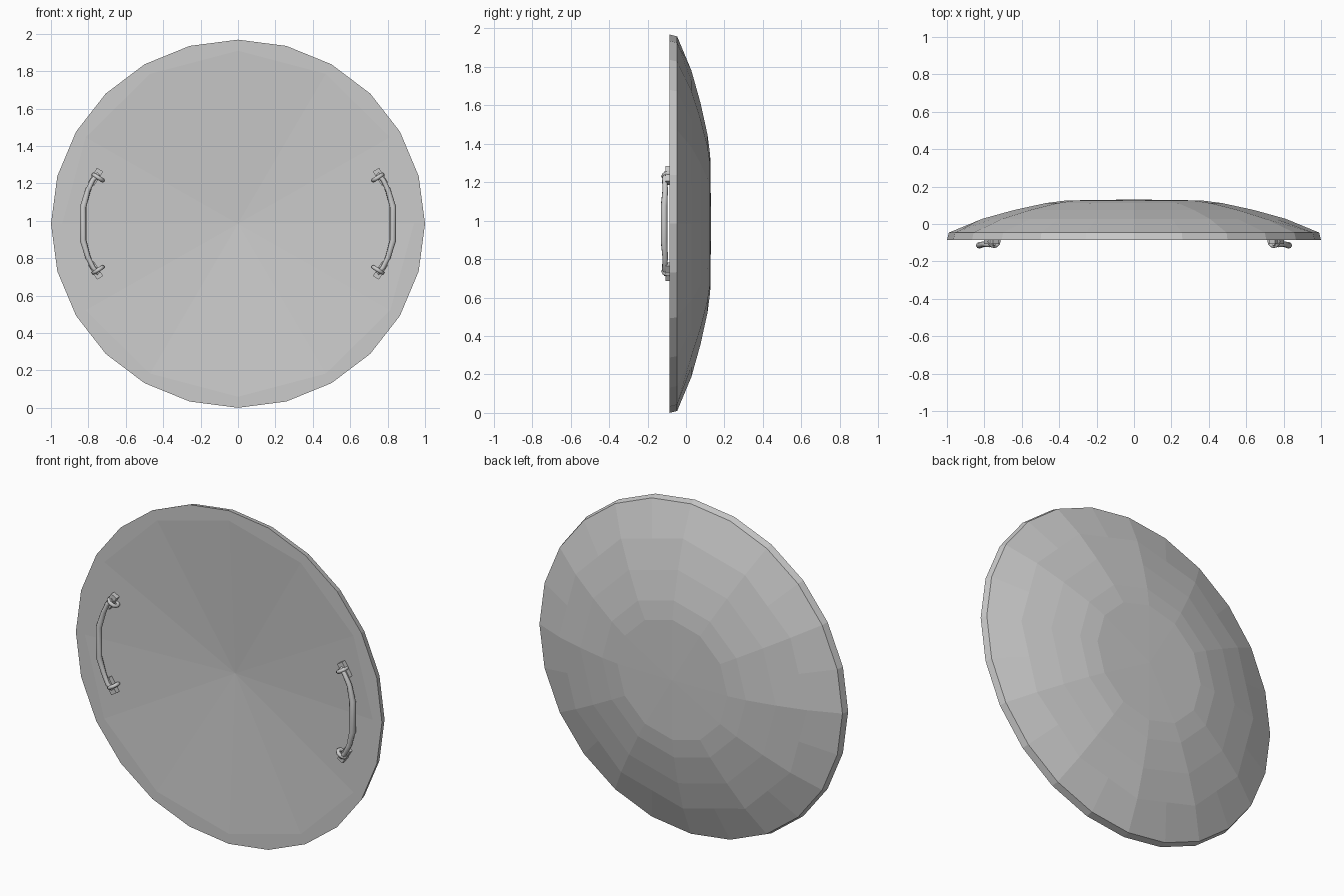
import bpy, bmesh
from math import cos, sin, pi
from mathutils import Matrix, Vector

if "Cube" in bpy.data.objects:
    bpy.data.objects.remove(bpy.data.objects["Cube"])

CZ = 0.984   # height of the disc centre
N = 24


def add_mesh(name, bm, smooth=False):
    bmesh.ops.recalc_face_normals(bm, faces=bm.faces[:])
    for f in bm.faces:
        f.smooth = smooth
    me = bpy.data.meshes.new(name)
    bm.to_mesh(me)
    bm.free()
    ob = bpy.data.objects.new(name, me)
    bpy.context.collection.objects.link(ob)
    return ob


def ring(bm, r, y, sides):
    # 24 points; a 12-sided ring places every second point on its chord
    out = []
    for i in range(N):
        a = 2 * pi * i / N
        k = r * (cos(pi / 12) if sides == 12 and i % 2 else 1)
        out.append(bm.verts.new((k * cos(a), y, CZ + 0.984 * k * sin(a))))
    return out


# Shield: dished front, 24-sided rim, faceted dome at the back
bm = bmesh.new()
profile = [(0.94, -0.085, 12), (1.0, -0.085, 24), (0.99, -0.046, 24),
           (0.81, 0.028, 12), (0.64, 0.075, 12), (0.47, 0.112, 12),
           (0.36, 0.126, 12)]
rings = [ring(bm, *p) for p in profile]
for a, b in zip(rings, rings[1:]):
    for i in range(N):
        j = (i + 1) % N
        bm.faces.new((a[i], a[j], b[j], b[i]))
for loop, y in ((rings[0], -0.025), (rings[-1], 0.131)):
    c = bm.verts.new((0, y, CZ))
    for i in range(N):
        bm.faces.new((loop[i], loop[(i + 1) % N], c))
add_mesh("shield_disc", bm)


def staple(sx, sz):
    # Mount: short bar lying on the dish
    d = Vector((0.53 * sx, 0, -0.85 * sz))
    out = Vector((0, 1, 0))
    side = d.cross(out)
    rot = Matrix((side, out, d)).transposed().to_4x4()
    pos = Vector((0.762 * sx, -0.088, CZ + 0.25 * sz))
    bm = bmesh.new()
    bmesh.ops.create_cube(bm, size=1, matrix=Matrix.Translation(pos) @ rot
                          @ Matrix.Diagonal((0.038, 0.036, 0.092, 1)))
    add_mesh("handle_mount", bm)
    # Eye: ring around the bar at the end of the grip
    pos = Vector((0.748 * sx, -0.093, CZ + 0.247 * sz))
    M = Matrix.Translation(pos) @ rot
    bm = bmesh.new()
    loops = []
    for i in range(12):
        a = 2 * pi * i / 12
        loops.append([bm.verts.new(M @ Vector((
            (0.028 + 0.011 * cos(t)) * cos(a),
            (0.025 + 0.011 * cos(t)) * sin(a), 0.011 * sin(t))))
            for t in (2 * pi * k / 8 for k in range(8))])
    for i in range(12):
        a, b = loops[i], loops[(i + 1) % 12]
        for k in range(8):
            bm.faces.new((a[k], a[(k + 1) % 8], b[(k + 1) % 8], b[k]))
    add_mesh("handle_eye", bm, True)


def grip(sx):
    # Grip: bent rod, thicker in the middle
    half = [(0.745, -0.105, 0.265, 0.7), (0.775, -0.112, 0.235, 0.8),
            (0.802, -0.108, 0.18, 0.9), (0.828, -0.114, 0.09, 1.1)]
    pts = half + [(x, y, -z, r) for x, y, z, r in reversed(half)]
    cu = bpy.data.curves.new("grip", 'CURVE')
    cu.dimensions = '3D'
    cu.bevel_depth = 0.016
    cu.bevel_resolution = 2
    cu.use_fill_caps = True
    sp = cu.splines.new('POLY')
    sp.points.add(len(pts) - 1)
    for p, (x, y, z, r) in zip(sp.points, pts):
        p.co = (x * sx, y, CZ + z, 1)
        p.radius = r
    ob = bpy.data.objects.new("handle_grip", cu)
    bpy.context.collection.objects.link(ob)


for sx in (-1, 1):
    grip(sx)
    for sz in (-1, 1):
        staple(sx, sz)
